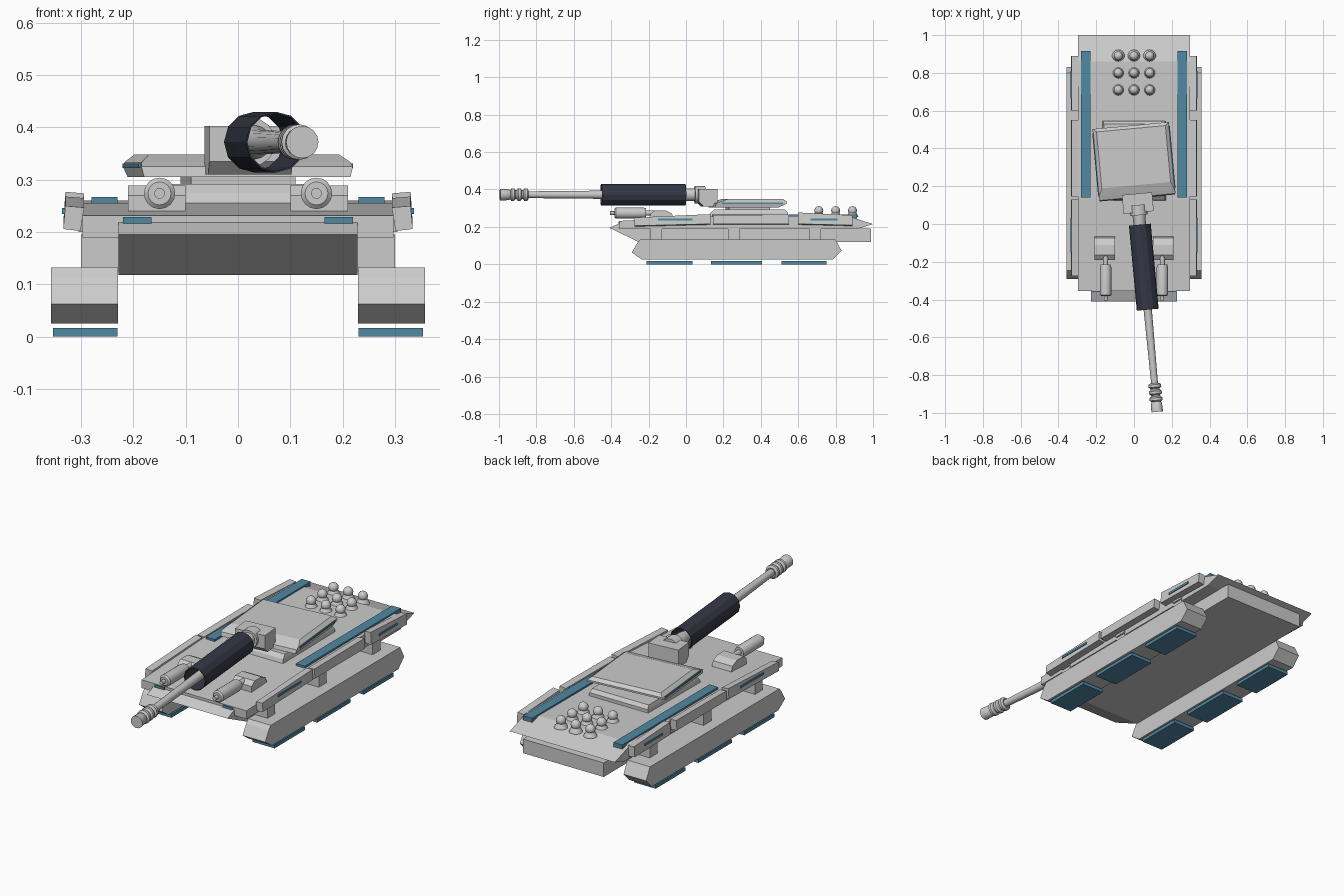
import bpy, bmesh, math
from mathutils import Matrix, Vector

if "Cube" in bpy.data.objects:
    bpy.data.objects.remove(bpy.data.objects["Cube"])


def material(name, col):
    m = bpy.data.materials.new(name)
    m.diffuse_color = (*col, 1)
    m.use_nodes = True
    m.node_tree.nodes["Principled BSDF"].inputs["Base Color"].default_value = m.diffuse_color
    return m


TEAL = material("teal_paint", (0.08, 0.25, 0.36))
DARK = material("dark_shroud", (0.035, 0.04, 0.06))
SIDES = (("right", 1), ("left", -1))

# Turret and gun are traversed slightly about this pivot
PIVOT = Vector((0, 0.33, 0))
TURN = (Matrix.Translation(PIVOT) @ Matrix.Rotation(math.radians(5.3), 4, 'Z')
        @ Matrix.Translation(-PIVOT))


def finish(name, bm, mat=None, smooth=False, turned=False):
    bmesh.ops.recalc_face_normals(bm, faces=bm.faces)
    if turned:
        bm.transform(TURN)
    me = bpy.data.meshes.new(name)
    bm.to_mesh(me)
    bm.free()
    ob = bpy.data.objects.new(name, me)
    bpy.context.collection.objects.link(ob)
    if mat:
        me.materials.append(mat)
    if smooth:
        bpy.ops.object.select_all(action='DESELECT')
        ob.select_set(True)
        bpy.context.view_layer.objects.active = ob
        bpy.ops.object.shade_smooth_by_angle(angle=math.radians(35))
    return ob


def loft(name, rings, caps=True, **kw):
    """Skin a stack of equal-length point rings."""
    bm = bmesh.new()
    vs = [[bm.verts.new(p) for p in r] for r in rings]
    n = len(vs[0])
    for a, b in zip(vs, vs[1:]):
        for i in range(n):
            j = (i + 1) % n
            bm.faces.new((a[i], a[j], b[j], b[i]))
    if caps:
        bm.faces.new(vs[0])
        bm.faces.new(vs[-1])
    return finish(name, bm, **kw)


def prism(name, prof, x0, x1, **kw):
    """Side profile (y, z) extruded between two x positions."""
    return loft(name, [[(x, y, z) for y, z in prof] for x in (x0, x1)], **kw)


def box(name, x, y, z, **kw):
    return prism(name, [(y[0], z[0]), (y[1], z[0]), (y[1], z[1]), (y[0], z[1])], *x, **kw)


def lathe(name, prof, cx, cz, n=16, **kw):
    """(y, radius) profile turned about an axis along y."""
    rings = [[(cx + r * math.cos(2 * math.pi * i / n), y, cz + r * math.sin(2 * math.pi * i / n))
              for i in range(n)] for y, r in prof]
    return loft(name, rings, **kw)


def tiers(name, layers, **kw):
    """Stack of (z, half width, y front, y back) rectangles."""
    return loft(name, [[(-h, a, z), (h, a, z), (h, b, z), (-h, b, z)]
                       for z, h, a, b in layers], **kw)


# Hull and deck
prism("lower_hull", [(-0.25, 0.118), (0.99, 0.118), (0.99, 0.19), (-0.34, 0.225),
                     (-0.41, 0.195)], -0.228, 0.228)
prism("deck", [(-0.355, 0.19), (0.92, 0.19), (1.0, 0.215), (0.86, 0.26),
               (0.13, 0.256), (-0.355, 0.232)], -0.297, 0.297)

track = [(-0.235, 0.025), (-0.29, 0.063), (-0.262, 0.112), (-0.245, 0.132),
         (0.80, 0.132), (0.832, 0.072), (0.785, 0.025)]
# Skirt panels as (front y, back y, front bottom z, front top z, back bottom z, back top z)
panels = [(-0.275, 0.13, 0.202, 0.25, 0.212, 0.268),
          (0.145, 0.55, 0.212, 0.263, 0.212, 0.266),
          (0.60, 0.89, 0.212, 0.277, 0.205, 0.262)]

for side, s in SIDES:
    # Tracks, ground pads and brackets
    prism(side + "_track", track, s * 0.229, s * 0.357)
    for i, y in enumerate([(-0.21, 0.035), (0.135, 0.405), (0.51, 0.75)]):
        box(f"{side}_ground_pad_{i}", (s * 0.23, s * 0.354), y, (0.0, 0.017), mat=TEAL)
    for i, y in enumerate((-0.16, 0.255, 0.69)):
        box(f"{side}_bracket_{i}", (s * 0.22, s * 0.30), (y - 0.031, y + 0.031), (0.125, 0.195))
        box(f"{side}_panel_mount_{i}", (s * 0.28, s * 0.305), (y - 0.031, y + 0.031), (0.2, 0.24))

    # Skirt panels, leaning slightly inward at the top
    for i, (a, b, z0, z1, z2, z3) in enumerate(panels):
        loft(f"{side}_skirt_panel_{i}",
             [[(s * 0.301, y, lo), (s * 0.334, y, lo + 0.004), (s * 0.330, y, hi),
               (s * 0.294, y, hi - 0.003)] for y, lo, hi in ((a, z0, z1), (b, z2, z3))])
    for i, y in enumerate([(-0.15, 0.035), (0.665, 0.81)]):
        box(f"{side}_panel_light_{i}", (s * 0.325, s * 0.336), y, (0.235, 0.246), mat=TEAL)

    # Deck stripe and front marker
    box(side + "_deck_stripe", (s * 0.23, s * 0.28), (0.14, 0.915), (0.245, 0.267), mat=TEAL)
    box(side + "_front_marker", (s * 0.165, s * 0.22), (-0.36, -0.34), (0.213, 0.229), mat=TEAL)

    # Small hull guns
    prism(side + "_gun_mount", [(-0.19, 0.235), (-0.065, 0.24), (-0.075, 0.272),
                                (-0.11, 0.289), (-0.165, 0.289), (-0.19, 0.27)],
          s * 0.10, s * 0.21)
    lathe(side + "_small_gun", [(-0.15, 0.013), (-0.215, 0.013), (-0.215, 0.026), (-0.23, 0.03),
                                (-0.375, 0.03), (-0.382, 0.022), (-0.382, 0.01),
                                (-0.405, 0.01)], s * 0.15, 0.274, smooth=True)

# Rear dome grid
for i in range(3):
    for j in range(3):
        c = Vector(((i - 1) * 0.083, 0.71 + j * 0.09, 0.287))
        bm = bmesh.new()
        bmesh.ops.create_uvsphere(bm, u_segments=14, v_segments=8, radius=0.024,
                                  matrix=Matrix.Translation(c))
        finish(f"dome_{i}_{j}", bm, smooth=True)
        bm = bmesh.new()
        bmesh.ops.create_cone(bm, cap_ends=True, segments=14, radius1=0.033, radius2=0.02,
                              depth=0.024, matrix=Matrix.Translation((c.x, c.y, 0.264)))
        finish(f"dome_socket_{i}_{j}", bm, smooth=True)

# Turret
tiers("turret_base", [(0.245, 0.17, 0.12, 0.545), (0.275, 0.165, 0.13, 0.545),
                      (0.292, 0.16, 0.15, 0.53)])
tiers("turret_ring", [(0.28, 0.10, 0.22, 0.44), (0.31, 0.10, 0.22, 0.44)], turned=True)
tiers("turret", [(0.305, 0.198, 0.137, 0.48), (0.325, 0.203, 0.142, 0.522),
                 (0.334, 0.20, 0.165, 0.522), (0.348, 0.183, 0.205, 0.505)], turned=True)
for side, s in SIDES:
    box(side + "_turret_stripe", (s * 0.18, s * 0.206), (0.17, 0.50), (0.323, 0.331),
        mat=TEAL, turned=True)

# Main gun: mantlet, barrel with muzzle rings, open shroud
prism("mantlet", [(0.085, 0.31), (0.16, 0.31), (0.16, 0.403), (0.06, 0.403), (0.06, 0.335)],
      -0.08, 0.08, turned=True)
barrel = [(0.10, 0.046), (0.045, 0.046), (0.045, 0.034), (-0.02, 0.032), (-0.06, 0.024),
          (-0.45, 0.022), (-0.85, 0.018)]
for y in (-0.862, -0.897, -0.932):
    barrel += [(y + 0.014, 0.024), (y + 0.007, 0.034), (y - 0.007, 0.034), (y - 0.014, 0.024)]
barrel += [(-0.953, 0.029), (-1.0, 0.031)]
lathe("main_barrel", barrel, 0, 0.372, smooth=True, turned=True)
lathe("barrel_shroud", [(-0.005, 0.055), (-0.005, 0.058), (-0.457, 0.058), (-0.457, 0.055),
                        (-0.005, 0.055)], 0, 0.372, n=12, caps=False, mat=DARK, turned=True)
